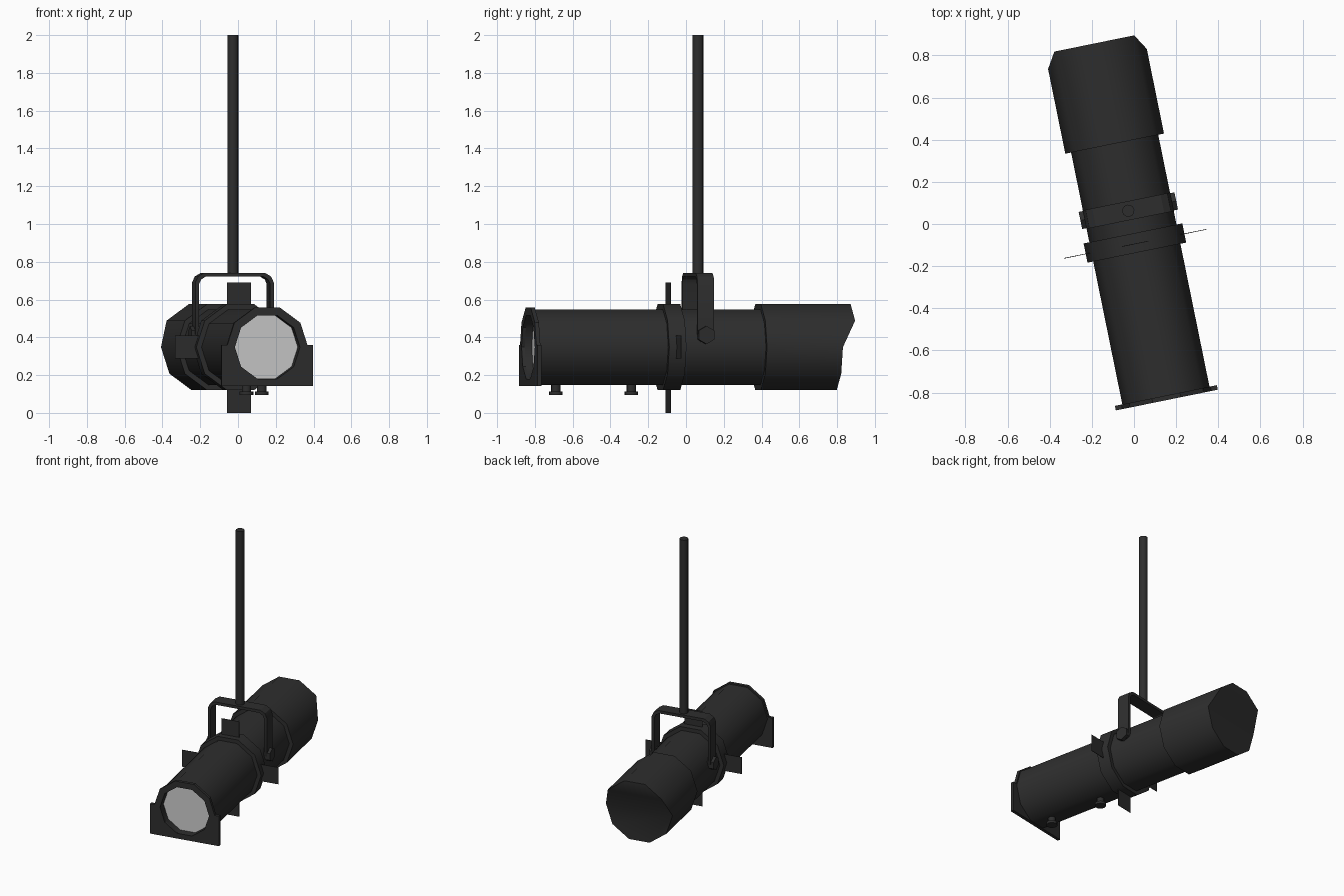
import bpy, bmesh, math
from mathutils import Matrix, Vector

if "Cube" in bpy.data.objects:
    bpy.data.objects.remove(bpy.data.objects["Cube"])

R, T = Matrix.Rotation, Matrix.Translation
ZC = 0.348                                     # height of the barrel axis
PLACE = T((-0.027, 0.063, 0)) @ R(math.radians(11.5), 4, 'Z')   # lamp is swivelled on its pole
ALONG_Y = T((0, 0, ZC)) @ R(math.radians(-90), 4, 'X')


def material(name, v):
    m = bpy.data.materials.new(name)
    m.diffuse_color = (v, v, v, 1)
    m.use_nodes = True
    m.node_tree.nodes["Principled BSDF"].inputs["Base Color"].default_value = m.diffuse_color
    return m


BLACK = material("black_metal", 0.027)
GLASS = material("pale_lens", 0.6)


def finish(name, bm, mat=BLACK, angle=40):
    bmesh.ops.recalc_face_normals(bm, faces=bm.faces)
    bm.transform(PLACE)
    me = bpy.data.meshes.new(name)
    bm.to_mesh(me)
    bm.free()
    me.materials.append(mat)
    for p in me.polygons:
        p.use_smooth = True
    me.set_sharp_from_angle(angle=math.radians(angle))
    ob = bpy.data.objects.new(name, me)
    bpy.context.collection.objects.link(ob)
    return ob


def lathe(profile, matrix, n=10, caps=(True, True)):
    """Revolve (radius, height) points around z, then place with matrix."""
    bm = bmesh.new()
    rings = [[bm.verts.new((r * math.cos(math.tau * i / n), r * math.sin(math.tau * i / n), h))
              for i in range(n)] for r, h in profile]
    for a, b in zip(rings, rings[1:]):
        for i in range(n):
            j = (i + 1) % n
            bm.faces.new((a[i], a[j], b[j], b[i]))
    if caps[0]:
        bm.faces.new(rings[0])
    if caps[1]:
        bm.faces.new(rings[-1])
    bm.transform(matrix)
    return bm, rings


def turned(name, profile, matrix, n=10, mat=BLACK, caps=(True, True)):
    return finish(name, lathe(profile, matrix, n, caps)[0], mat)


def box(name, lo, hi):
    bm = bmesh.new()
    bmesh.ops.create_cube(bm, size=1)
    lo, hi = Vector(lo), Vector(hi)
    bm.transform(T((lo + hi) / 2) @ Matrix.Diagonal((*(hi - lo), 1)))
    return finish(name, bm)


# Main barrel with a recessed mouth, and the lens
turned("barrel", [(0.176, -0.855), (0.176, -0.9), (0.211, -0.9), (0.211, 0.34)], ALONG_Y)
turned("lens", [(0.175, -0.862), (0.175, -0.858)], ALONG_Y, mat=GLASS)

# Shutter collar
turned("shutter_collar", [(0.2, -0.203), (0.239, -0.203), (0.239, -0.11), (0.2, -0.11)], ALONG_Y)

# Lamp housing: upper half of the rear is longer, joined by a sloping face
bm, rings = lathe([(0.2, 0.325), (0.239, 0.325), (0.239, 0.735)], ALONG_Y, caps=(True, False))
end = rings[-1]
for i in (6, 7, 8, 9):
    end[i].co.y += 0.075
for ids in ((6, 7, 8, 9), (5, 6, 9, 0), (0, 1, 2, 3, 4, 5)):
    bm.faces.new([end[i] for i in ids])
finish("lamp_housing", bm)

# Front holder: ring above, square plate below, with a round hole
bm = bmesh.new()
ring = lambda r, k: (r * math.cos(k * math.pi / 5), ZC + r * math.sin(k * math.pi / 5))
outer = [(-0.247, 0.143), (0.247, 0.143), (0.247, 0.36), (0.216, 0.36)]
outer += [ring(0.22, k) for k in (1, 2, 3, 4)] + [(-0.216, 0.36), (-0.247, 0.36)]
inner = [ring(0.176, k) for k in range(10)]
edges = []
for loop in (outer, inner):
    vs = [bm.verts.new((x, -0.917, z)) for x, z in loop]
    edges += [bm.edges.new((vs[i - 1], vs[i])) for i in range(len(vs))]
bmesh.ops.triangle_fill(bm, edges=edges, use_beauty=True)
ext = bmesh.ops.extrude_face_region(bm, geom=bm.faces[:], use_keep_orig=True)
bmesh.ops.translate(bm, vec=(0, 0.022, 0),
                    verts=[g for g in ext["geom"] if isinstance(g, bmesh.types.BMVert)])
finish("front_holder", bm, angle=30)

# Four framing shutters, thin plates through the collar
for s, side in ((-1, "left"), (1, "right")):
    xs = sorted((s * 0.19, s * 0.345))
    box("shutter_" + side, (xs[0], -0.162, ZC - 0.061), (xs[1], -0.159, ZC + 0.061))
box("shutter_top", (-0.064, -0.162, 0.53), (0.064, -0.159, 0.69))
box("shutter_bottom", (-0.064, -0.162, 0.0), (0.064, -0.159, 0.17))

# Yoke: bent strap with tapered leg ends
bm = bmesh.new()
half_out = [(0.212, 0.375), (0.212, 0.42), (0.212, 0.69), (0.197, 0.722), (0.165, 0.741)]
half_in = [(0.192, 0.375), (0.192, 0.42), (0.192, 0.683), (0.181, 0.706), (0.157, 0.721)]
both = lambda h: h + [(-x, z) for x, z in reversed(h)]
sections = []
for (xo, zo), (xi, zi) in zip(both(half_out), both(half_in)):
    w = 0.025 if zo < 0.4 else 0.045
    sections.append([bm.verts.new(c) for c in ((xo, -w, zo), (xo, w, zo), (xi, w, zi), (xi, -w, zi))])
for a, b in zip(sections, sections[1:]):
    for i in range(4):
        j = (i + 1) % 4
        bm.faces.new((a[i], a[j], b[j], b[i]))
bm.faces.new(sections[0])
bm.faces.new(sections[-1])
finish("yoke", bm, angle=30)

# Hexagonal tilt knobs on both legs
for s, side in ((-1, "left"), (1, "right")):
    turned("tilt_knob_" + side, [(0.048, 0.185), (0.048, 0.232)],
           T((0, 0, 0.412)) @ R(math.radians(90 * s), 4, 'Y'), n=6)

# Focus knobs under the barrel
for y, label in ((-0.768, "front"), (-0.36, "rear")):
    turned("focus_knob_" + label, [(0.037, 0.095), (0.037, 0.114), (0.025, 0.114), (0.025, 0.16)],
           T((0, y, 0)))

# Hanging pole
turned("pole", [(0.029, 0.73), (0.029, 2.0)], Matrix.Identity(4), n=12)
